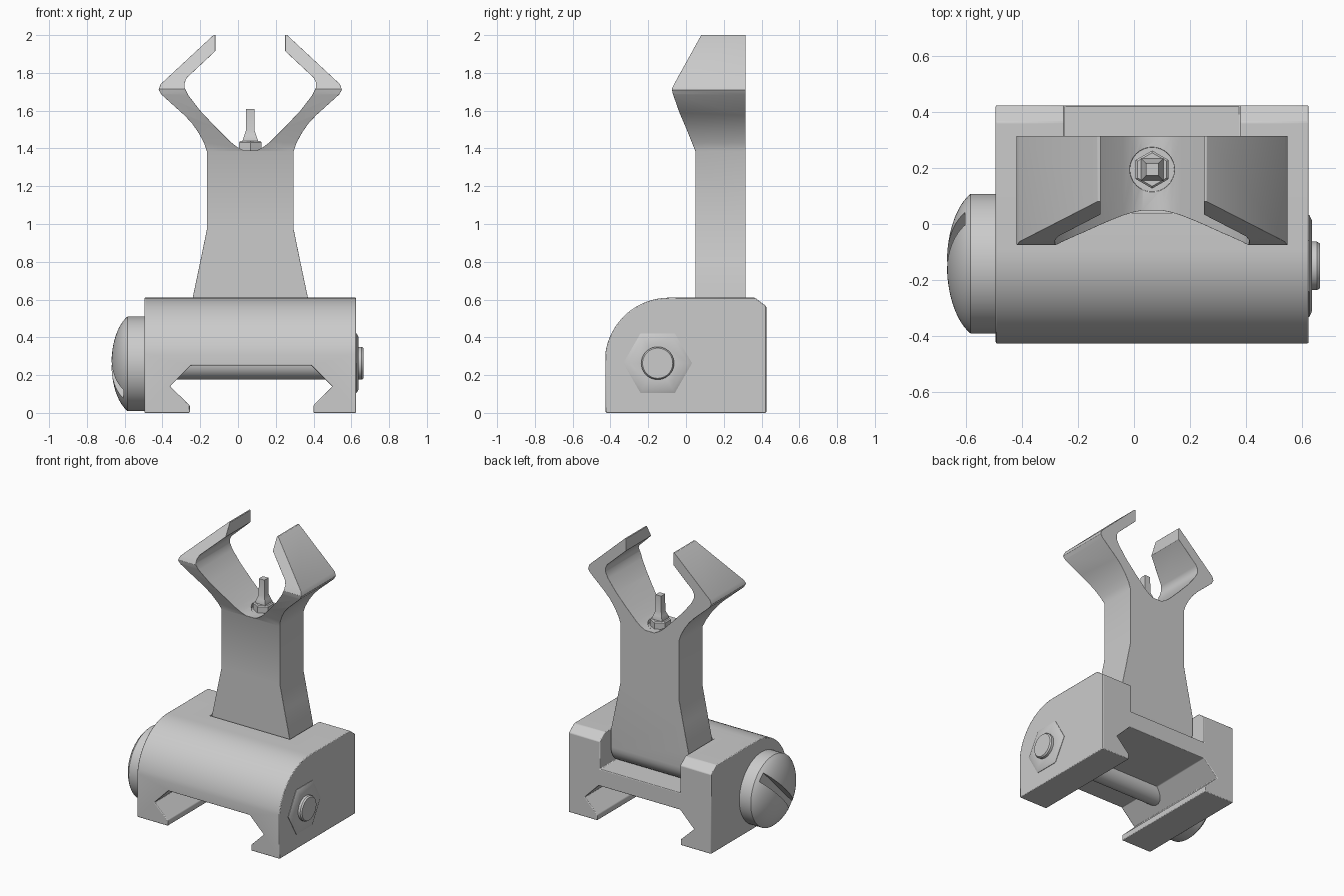
import bpy, bmesh, math
from mathutils import Matrix, Vector

if "Cube" in bpy.data.objects:
    bpy.data.objects.remove(bpy.data.objects["Cube"])

CX = 0.065                      # symmetry line of the sight
BY, BZ = -0.15, 0.263           # clamp bolt axis


def make(name, bm):
    bmesh.ops.recalc_face_normals(bm, faces=bm.faces)
    me = bpy.data.meshes.new(name)
    bm.to_mesh(me)
    bm.free()
    ob = bpy.data.objects.new(name, me)
    bpy.context.collection.objects.link(ob)
    return ob


def prism(name, pts, axis, a, b):
    """Extrude a 2D profile: axis 'x' takes (y,z) points, axis 'y' takes (x,z)."""
    bm = bmesh.new()
    vs = [bm.verts.new((a, p, q) if axis == 'x' else (p, a, q)) for p, q in pts]
    f = bm.faces.new(vs)
    r = bmesh.ops.extrude_face_region(bm, geom=[f])
    d = Vector((b - a, 0, 0)) if axis == 'x' else Vector((0, b - a, 0))
    bmesh.ops.translate(bm, vec=d, verts=[v for v in r['geom'] if isinstance(v, bmesh.types.BMVert)])
    return make(name, bm)


def box(name, x0, x1, y0, y1, z0, z1):
    return prism(name, [(y0, z0), (y1, z0), (y1, z1), (y0, z1)], 'x', x0, x1)


def stack(name, rings, n, centre, along_x=False, phase=0.0):
    """Stack of n-sided rings (height, radius), capped at both ends."""
    bm = bmesh.new()
    loops = []
    for h, r in rings:
        lp = []
        for i in range(n):
            t = phase + 2 * math.pi * i / n
            u, v = r * math.cos(t), r * math.sin(t)
            p = (h, centre[0] + u, centre[1] + v) if along_x else (centre[0] + u, centre[1] + v, h)
            lp.append(bm.verts.new(p))
        loops.append(lp)
    for A, B in zip(loops, loops[1:]):
        for i in range(n):
            bm.faces.new((A[i], A[(i + 1) % n], B[(i + 1) % n], B[i]))
    bm.faces.new(loops[0])
    bm.faces.new(loops[-1])
    return make(name, bm)


def boolean(ob, tool, op='DIFFERENCE'):
    m = ob.modifiers.new('cut', 'BOOLEAN')
    m.object, m.operation, m.solver = tool, op, 'EXACT'
    bpy.context.view_layer.objects.active = ob
    bpy.ops.object.modifier_apply(modifier=m.name)
    bpy.data.objects.remove(tool)


def finish(ob, bevel=0.0, angle=35):
    if bevel:
        m = ob.modifiers.new('bevel', 'BEVEL')
        m.width, m.segments, m.limit_method = bevel, 2, 'ANGLE'
        m.angle_limit = math.radians(angle)
    bpy.ops.object.select_all(action='DESELECT')
    ob.select_set(True)
    bpy.context.view_layer.objects.active = ob
    bpy.ops.object.shade_smooth_by_angle(angle=math.radians(30))


def arc(cx, cy, r, a0, a1, n):
    return [(cx + r * math.cos(math.radians(a0 + (a1 - a0) * i / n)),
             cy + r * math.sin(math.radians(a0 + (a1 - a0) * i / n))) for i in range(n + 1)]


# Clamp base: rounded front, dovetail rail groove, pivot slot at the back
base = prism('clamp_base', [(0.425, 0.0), (0.425, 0.565), (0.365, 0.61)]
             + arc(-0.09, 0.27, 0.34, 90, 173, 16) + [(-0.425, 0.0)], 'x', -0.495, 0.625)
groove = prism('groove_cutter', [(-0.255, -0.1), (-0.255, 0.04), (-0.36, 0.14), (-0.25, 0.25),
                                 (0.39, 0.25), (0.50, 0.14), (0.40, 0.04), (0.40, -0.1)], 'y', -1, 1)
boolean(base, groove)
boolean(base, box('slot_cutter', -0.25, 0.38, 0.04, 1, 0.37, 1))
finish(base, 0.005)

# Sight post with two bent wings: front outline intersected with side outline
half = [(-0.24, 0.3), (-0.24, 0.61), (-0.20, 0.80), (-0.165, 0.97), (-0.165, 1.385), (-0.18, 1.43),
        (-0.21, 1.485), (-0.245, 1.535), (-0.285, 1.577), (-0.405, 1.685), (-0.42, 1.71),
        (-0.41, 1.74), (-0.13, 2.0), (-0.12, 2.0), (-0.12, 1.915), (-0.27, 1.775),
        (-0.282, 1.75), (-0.282, 1.72), (-0.262, 1.68), (-0.20, 1.60), (-0.12, 1.515),
        (-0.04, 1.435), (-0.005, 1.408), (0.03, 1.39)]
outline = half + [(2 * CX - x, z) for x, z in reversed(half)]
post = prism('sight_post', outline, 'y', -0.2, 0.5)
side = prism('side_outline', [(0.05, 0.36)] + arc(0.185, 0.49, 0.13, 270, 360, 8)
             + [(0.315, 2.1), (0.136, 2.1), (-0.066, 1.735), (-0.075, 1.715), (-0.07, 1.69),
                (-0.035, 1.59), (0.01, 1.485), (0.05, 1.385)], 'x', -1, 1)
boolean(post, side, 'INTERSECT')
boolean(post, stack('seat_cutter', [(1.388, 0.08), (1.7, 0.08)], 32, (CX, 0.195)))
finish(post, 0.005)

# Front sight pin: hexagonal flange and tapering square blade
flange = stack('pin_flange', [(1.36, 0.068), (1.432, 0.068), (1.44, 0.060)], 6, (CX, 0.195), phase=math.pi / 6)
finish(flange)
q = math.sqrt(2)
pin = stack('sight_pin', [(1.43, 0.04 * q), (1.445, 0.04 * q), (1.47, 0.031 * q), (1.495, 0.023 * q),
                          (1.61, 0.022 * q)], 4, (CX, 0.195), phase=math.pi / 4)
finish(pin)

# Clamp bolt through the groove, ending on the nut side
bolt = stack('clamp_bolt', [(-0.45, 0.087), (0.655, 0.087), (0.665, 0.08)], 40, (BY, BZ), True)
finish(bolt)

# Hexagonal nut
nut = stack('hex_nut', [(0.60, 0.182), (0.628, 0.182), (0.638, 0.16), (0.638, 0.10)], 6, (BY, BZ), True)
finish(nut)

# Domed thumb screw with a diagonal slot
T = math.radians(68)
dome = [(-0.585 - 0.085 * (math.cos(t) - math.cos(T)) / (1 - math.cos(T)), 0.25 * math.sin(t) / math.sin(T))
        for t in [T * (1 - i / 12) for i in range(12)] + [0.02]]
screw = stack('thumb_screw', [(-0.48, 0.25)] + dome, 64, (-0.142, 0.26), True)
slot = box('screw_slot_cutter', -0.8, -0.605, -0.4, 0.4, -0.032, 0.032)
slot.data.transform(Matrix.Translation((0, -0.142, 0.26)) @ Matrix.Rotation(math.radians(45), 4, 'X'))
boolean(screw, slot)
finish(screw)
